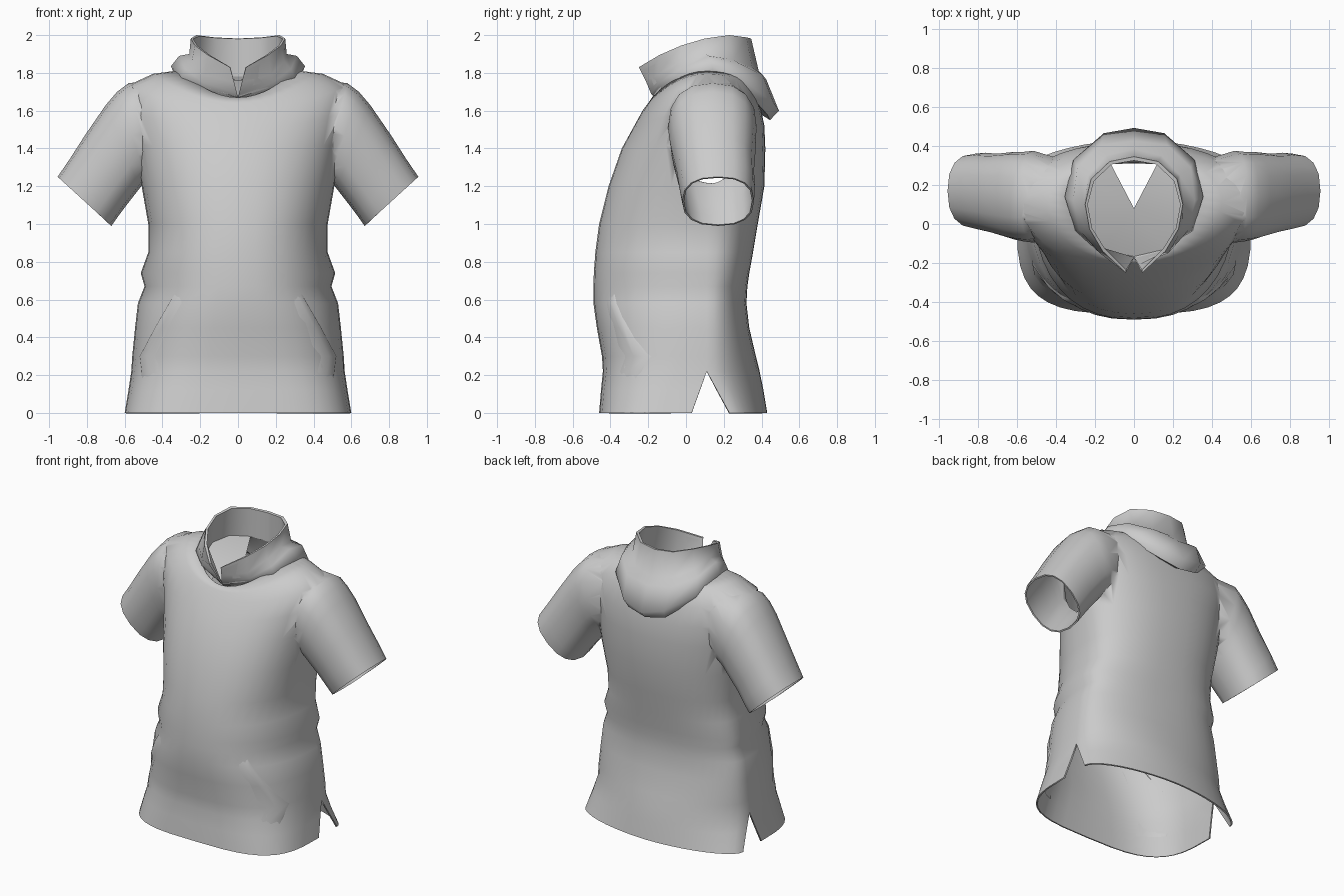
import bpy, bmesh
from math import sin, cos, pi, radians
from mathutils import Vector

if "Cube" in bpy.data.objects:
    bpy.data.objects.remove(bpy.data.objects["Cube"])


def shade(ob, angle):
    bpy.ops.object.select_all(action='DESELECT')
    ob.select_set(True)
    bpy.context.view_layer.objects.active = ob
    bpy.ops.object.shade_smooth_by_angle(angle=radians(angle))


def finish(bm, name, angle=50):
    """Mirror the +x half, weld the seam and shade it."""
    twins = {v: bm.verts.new((-v.co.x, v.co.y, v.co.z)) for v in list(bm.verts)}
    for f in list(bm.faces):
        bm.faces.new([twins[v] for v in reversed(f.verts)])
    bmesh.ops.remove_doubles(bm, verts=bm.verts, dist=0.0005)
    me = bpy.data.meshes.new(name)
    bm.to_mesh(me)
    bm.free()
    ob = bpy.data.objects.new(name, me)
    bpy.context.collection.objects.link(ob)
    shade(ob, angle)
    return ob


def skin(bm, rows, closed=False):
    """Quads between successive rows of points."""
    vr = [[bm.verts.new(p) for p in r] for r in rows]
    n = len(vr[0])
    for a, b in zip(vr, vr[1:]):
        for i in range(n if closed else n - 1):
            j = (i + 1) % n
            bm.faces.new((a[i], a[j], b[j], b[i]))
    return vr


def spow(v, p):
    return (abs(v) ** p) * (1 if v >= 0 else -1)


# Torso rings: z front, z side, z back, half width, y front, y back, squareness front, back
TORSO = [
    (0, 0, 0, .60, -.46, .43, 3.4, 1.85),
    (.12, .12, .12, .58, -.45, .41, 3.2, 1.9),
    (.22, .22, .22, .565, -.44, .39, 3.0, 2.0),
    (.30, .30, .30, .56, -.445, .37, 2.8, 2.1),
    (.45, .45, .45, .545, -.472, .335, 2.6, 2.2),
    (.58, .58, .58, .53, -.49, .32, 2.4, 2.2),
    (.67, .67, .67, .495, -.49, .325, 2.3, 2.3),
    (.74, .74, .74, .515, -.488, .335, 2.3, 2.3),
    (.85, .85, .85, .475, -.48, .355, 2.3, 2.3),
    (1.0, 1.0, 1.0, .475, -.46, .38, 2.3, 2.3),
    (1.2, 1.2, 1.2, .51, -.41, .415, 2.3, 2.3),
    (1.4, 1.42, 1.4, .55, -.34, .42, 2.15, 2.3),
    (1.5, 1.6, 1.52, .59, -.285, .415, 2.0, 2.3),
    (1.6, 1.735, 1.64, .58, -.23, .39, 2.0, 2.2),
    (1.64, 1.795, 1.72, .45, -.20, .365, 2.0, 2.1),
    (1.67, 1.815, 1.79, .30, -.18, .335, 2.0, 2.0),
]
SEG = 10


def torso_arc(row, front):
    zf, zs, zb, hw, yf, yb, nf, nb = row
    k = min(zs / .22, 1)                       # side slit closes at z = 0.22
    yc = .03 + .08 * k if front else .23 - .12 * k
    ye, ze, n = (yf, zf, nf) if front else (yb, zb, nb)
    pts = []
    for i in range(SEG + 1):
        a = pi / 2 * (1 - i / SEG if front else i / SEG)
        c, s = cos(a), sin(a)
        c = 0 if c < 1e-6 else c
        pts.append((hw * spow(c, 2 / n), yc + (ye - yc) * spow(s, 2 / n),
                    zs + (ze - zs) * s * s))
    return pts


# Torso, closed for now by fans to two hubs so the sleeves can be joined on
HUB_LOW, HUB_NECK = Vector((0, .11, .3)), Vector((0, .08, 1.74))
bm = bmesh.new()
low, neck = bm.verts.new(HUB_LOW), bm.verts.new(HUB_NECK)
for front in (True, False):
    vr = skin(bm, [torso_arc(r, front) for r in TORSO])
    for i in range(SEG):
        bm.faces.new((low, vr[0][i + 1], vr[0][i]))
        bm.faces.new((neck, vr[-1][i], vr[-1][i + 1]))
    for a, b in zip(vr[:2], vr[1:3]):          # slit edges
        bm.faces.new((low, b[-1], a[-1]) if front else (low, a[0], b[0]))
torso = finish(bm, "torso_and_sleeves")

# Sleeves: top x,z / bottom x,z / y centre / half depth
SLEEVE = [
    (.42, 1.765, .38, 1.32, .14, .20),
    (.58, 1.745, .45, 1.27, .14, .235),
    (.64, 1.70, .485, 1.235, .14, .23),
    (.70, 1.63, .52, 1.19, .145, .225),
    (.81, 1.47, .59, 1.10, .155, .205),
    (.89, 1.345, .635, 1.04, .165, .20),
    (.955, 1.25, .67, .99, .17, .19),
]
bm = bmesh.new()
rows = []
for tx, tz, bx, bz, yc, hd in SLEEVE:
    ring = []
    for i in range(16):
        a = 2 * pi * i / 16
        u, v = spow(cos(a), .82), spow(sin(a), .82)
        ring.append(((tx + bx) / 2 + (tx - bx) / 2 * u, yc - hd * v,
                     (tz + bz) / 2 + (tz - bz) / 2 * u))
    rows.append(ring)
vr = skin(bm, rows, closed=True)
bm.faces.new(vr[-1])
bm.faces.new(vr[0][::-1])
sleeves = finish(bm, "sleeves_helper")

# Join the sleeves, then reopen the hem, the neck and the cuffs
union = torso.modifiers.new("join", 'BOOLEAN')
union.operation, union.solver, union.object = 'UNION', 'EXACT', sleeves
bpy.context.view_layer.objects.active = torso
bpy.ops.object.modifier_apply(modifier="join")
bpy.data.objects.remove(sleeves)
bm = bmesh.new()
bm.from_mesh(torso.data)
cuffs = [f for f in bm.faces if abs(f.calc_center_median().x) > .7 and len(f.verts) > 8]
bmesh.ops.delete(bm, geom=cuffs, context='FACES_ONLY')
hubs = [v for v in bm.verts if min((v.co - HUB_LOW).length, (v.co - HUB_NECK).length) < .002]
bmesh.ops.delete(bm, geom=hubs, context='VERTS')
bm.to_mesh(torso.data)
bm.free()
shade(torso, 100)
sol = torso.modifiers.new("cloth", 'SOLIDIFY')
sol.thickness, sol.offset = .01, -1

# Pocket openings: slanted flaps standing slightly off the torso
bm = bmesh.new()
rows = []
for r, lim in zip(TORSO[1:7], (.50, .51, .52, .44, .365, .31)):
    z, hw, yf, n = r[0], r[3], r[4], r[6]
    row = []
    for i in range(6):
        t = .7 + .3 * min(i, 4) / 4
        x = lim * t
        lift = -.015 if r in (TORSO[1], TORSO[6]) else -.012 + .026 * (t - .7) / .3
        y = .11 + (yf - .11) * (1 - (x / hw) ** n) ** (1 / n)
        row.append((x + (.004 if i == 5 else 0), y + (.02 if i == 5 else -lift), z))
    rows.append(row)
skin(bm, rows)
finish(bm, "pocket_flaps")

# Collar and folded hood: strips running from the front opening to the back
BASE = [(0, -.17, 1.67), (.16, -.13, 1.72), (.24, -.02, 1.76), (.265, .1, 1.79),
        (.225, .23, 1.80), (.12, .31, 1.79), (0, .325, 1.78)]
RIM_IN = [(.04, -.235, 1.83), (.15, -.125, 1.895), (.215, -.02, 1.945), (.237, .1, 1.98),
          (.205, .22, 1.995), (.115, .305, 1.985), (0, .325, 1.98)]
RIM_OUT = [(.042, -.25, 1.83), (.16, -.14, 1.895), (.228, -.025, 1.945), (.25, .1, 1.982),
           (.22, .23, 2.0), (.125, .32, 1.988), (0, .345, 1.982)]
CREASE = [(.02, -.21, 1.75), (.175, -.15, 1.79), (.245, -.03, 1.86), (.258, .1, 1.90),
          (.235, .25, 1.87), (.14, .35, 1.83), (0, .385, 1.81)]
CREST = [(.005, -.185, 1.69), (.185, -.14, 1.75), (.28, -.03, 1.82), (.312, .12, 1.89),
         (.29, .29, 1.845), (.17, .405, 1.79), (0, .425, 1.765)]
ROLL = [(0, -.165, 1.67), (.18, -.115, 1.715), (.30, -.035, 1.775), (.355, .14, 1.835),
        (.31, .33, 1.74), (.155, .465, 1.64), (0, .492, 1.60)]
UNDER = [(0, -.15, 1.65), (.175, -.09, 1.69), (.295, -.03, 1.74), (.34, .14, 1.80),
         (.295, .32, 1.70), (.14, .43, 1.58), (0, .445, 1.55)]
TUCK = [(x * .87, .08 + (y - .08) * .87, z + .03) for x, y, z in UNDER]
bm = bmesh.new()
skin(bm, [TUCK, UNDER, ROLL, CREST, CREASE, RIM_OUT, RIM_IN, BASE])
finish(bm, "collar_and_hood", 70)

# Fan closing the neck, with one wedge left open at the back
bm = bmesh.new()
hub = bm.verts.new((0, .08, 1.76))
ring = [bm.verts.new(p) for p in BASE[:6]]
for a, b in zip(ring, ring[1:]):
    bm.faces.new((hub, a, b))
finish(bm, "neck_lining")
